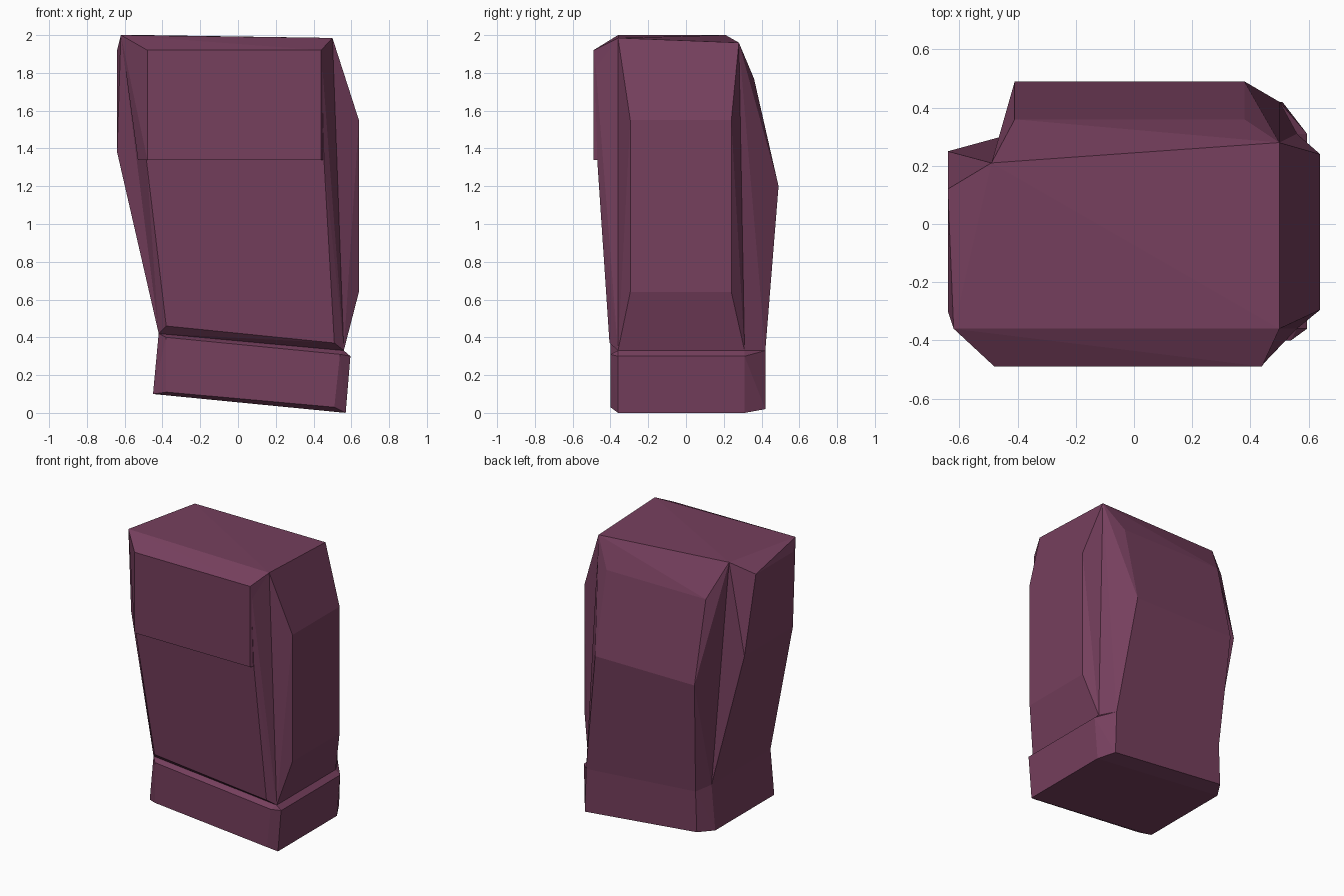
import bpy, bmesh

mat = bpy.data.materials.new("plum")
mat.diffuse_color = (0.18, 0.05, 0.11, 1)


def hull(name, pts):
    """Flat-faced convex block through the given corner points."""
    bm = bmesh.new()
    for p in pts:
        bm.verts.new(p)
    res = bmesh.ops.convex_hull(bm, input=bm.verts)
    loose = [v for v in bm.verts if not v.link_faces]
    bmesh.ops.delete(bm, geom=loose, context='VERTS')
    bmesh.ops.dissolve_limit(bm, angle_limit=0.03, verts=bm.verts, edges=bm.edges)
    bmesh.ops.recalc_face_normals(bm, faces=bm.faces)
    me = bpy.data.meshes.new(name)
    bm.to_mesh(me)
    bm.free()
    me.materials.append(mat)
    ob = bpy.data.objects.new(name, me)
    bpy.context.collection.objects.link(ob)
    return ob


# Corner posts of the core: (top, bottom)
FL = [(-0.62, -0.36, 2.0), (-0.42, -0.36, 0.42)]
FR = [(0.50, -0.36, 1.985), (0.56, -0.36, 0.33)]
BR = [(0.50, 0.28, 1.96), (0.56, 0.31, 0.33)]
BL = [(-0.49, 0.21, 2.0), (-0.42, 0.31, 0.42)]

hull("core", FL + FR + BR + BL)

# Raised panels on the four sides
hull("front_panel", FL + FR + [
    (-0.48, -0.485, 1.92), (0.44, -0.485, 1.92),
    (-0.485, -0.47, 1.34), (0.455, -0.47, 1.34),
    (-0.38, -0.405, 0.46), (0.51, -0.405, 0.37)])
hull("front_plate", [FL[0], FR[0],
    (-0.48, -0.49, 1.92), (0.44, -0.49, 1.92),
    (-0.48, -0.49, 1.34), (0.44, -0.49, 1.34),
    (-0.53, -0.40, 1.34), (0.49, -0.40, 1.34)])
hull("right_panel", FR + BR + [
    (0.64, y, z) for y in (-0.295, 0.24) for z in (0.64, 1.55)])
hull("left_panel", FL + BL + [
    (-0.64, -0.30, 1.92), (-0.64, 0.12, 1.92),
    (-0.64, -0.30, 1.38), (-0.64, 0.25, 1.38)])
hull("back_panel", BL + BR + [
    (-0.41, 0.36, 1.77), (0.38, 0.36, 1.77),
    (-0.41, 0.49, 1.20), (0.38, 0.49, 1.20),
    (-0.37, 0.42, 0.40), (0.50, 0.42, 0.33)])

# Slanted cuff at the bottom
hull("base_cuff", [FL[1], FR[1], BR[1], BL[1],
    (-0.45, -0.36, 0.10), (-0.45, 0.31, 0.10),
    (0.57, -0.36, 0.0), (0.57, 0.31, 0.0),
    (-0.38, -0.40, 0.11), (0.51, -0.40, 0.03),
    (-0.38, 0.42, 0.11), (0.51, 0.42, 0.02),
    (-0.38, -0.40, 0.40), (0.54, -0.40, 0.31),
    (0.595, -0.36, 0.30), (0.595, 0.31, 0.30),
    (0.50, 0.42, 0.33), (-0.37, 0.42, 0.40)])
